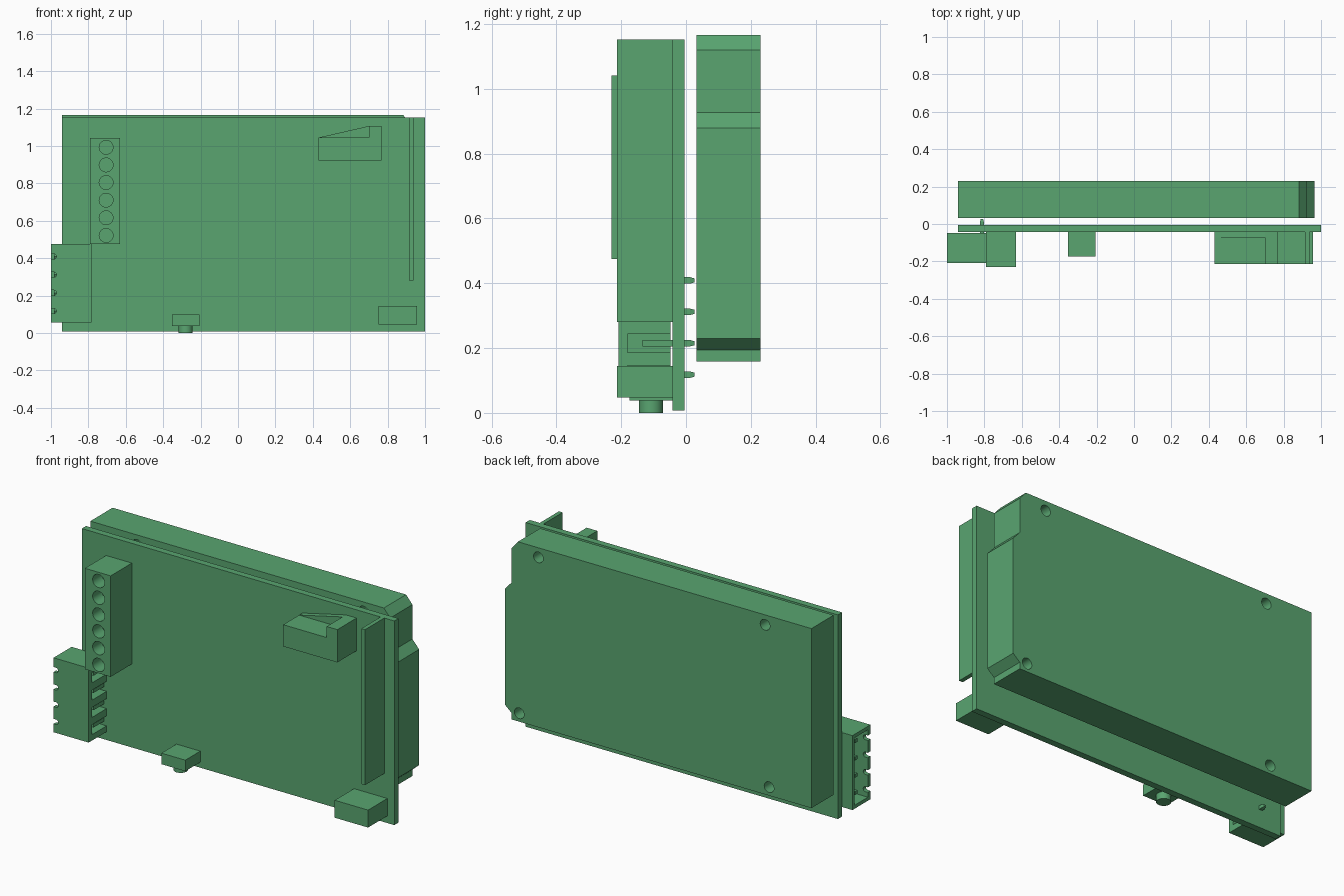
import bpy, bmesh, math

if "Cube" in bpy.data.objects:
    bpy.data.objects.remove(bpy.data.objects["Cube"])

green = bpy.data.materials.new("green")
green.diffuse_color = (.10, .376, .163, 1)
green.use_nodes = True
green.node_tree.nodes["Principled BSDF"].inputs["Base Color"].default_value = green.diffuse_color

def add_mesh(name, bm):
    bmesh.ops.recalc_face_normals(bm, faces=bm.faces)
    me = bpy.data.meshes.new(name)
    bm.to_mesh(me)
    bm.free()
    me.materials.append(green)
    ob = bpy.data.objects.new(name, me)
    bpy.context.collection.objects.link(ob)
    return ob

def prism(name, pts, axis, lo, hi, shrink=1):
    """Extrude a 2D outline along an axis; optionally shrink the far end."""
    put = {'x': lambda a, b, t: (t, a, b),
           'y': lambda a, b, t: (a, t, b),
           'z': lambda a, b, t: (a, b, t)}[axis]
    n = len(pts)
    ca = sum(p[0] for p in pts) / n
    cb = sum(p[1] for p in pts) / n
    bm = bmesh.new()
    v0 = [bm.verts.new(put(a, b, lo)) for a, b in pts]
    v1 = [bm.verts.new(put(ca + (a - ca) * shrink, cb + (b - cb) * shrink, hi)) for a, b in pts]
    bm.faces.new(v0)
    bm.faces.new(v1[::-1])
    for i in range(n):
        j = (i + 1) % n
        bm.faces.new((v0[i], v0[j], v1[j], v1[i]))
    return add_mesh(name, bm)

def box(name, x0, x1, y0, y1, z0, z1):
    return prism(name, [(x0, z0), (x1, z0), (x1, z1), (x0, z1)], 'y', y0, y1)

def circle(a, b, r, n=32):
    return [(a + r * math.cos(2 * math.pi * i / n),
             b + r * math.sin(2 * math.pi * i / n)) for i in range(n)]

def smooth(ob):
    bpy.ops.object.select_all(action='DESELECT')
    ob.select_set(True)
    bpy.context.view_layer.objects.active = ob
    bpy.ops.object.shade_smooth_by_angle(angle=math.radians(30))

def cut(ob, cutters):
    for c in cutters:
        m = ob.modifiers.new("cut", 'BOOLEAN')
        m.operation = 'DIFFERENCE'
        m.solver = 'EXACT'
        m.object = c
        bpy.context.view_layer.objects.active = ob
        bpy.ops.object.modifier_apply(modifier=m.name)
        bpy.data.objects.remove(c, do_unlink=True)

# Rear controller board with stepped right edge and four mounting holes
rear = prism("rear_board", [(-.94, .158), (.922, .158), (.922, .194), (.964, .23), (.964, .88),
                            (.922, .927), (.922, 1.12), (.883, 1.166), (-.94, 1.166)],
             'y', .033, .23)
cut(rear, [prism("hole", circle(x, z, .03), 'y', -.1, .4)
           for x, z in ((-.677, .205), (-.652, 1.11), (.756, 1.112), (.875, .205))])
smooth(rear)

# Front circuit board
box("front_board", -.94, 1.0, -.042, -.005, .007, 1.153)

# Screw terminal block with six round wells
block = box("screw_terminal", -.79, -.63, -.23, -.042, .475, 1.042)
cut(block, [prism("well", circle(-.705, .522 + i * .0942, .037), 'y', -.3, -.15)
            for i in range(6)])
smooth(block)

# Plug header: cavity facing -x, keyed notches, pin pockets facing +x
pin_z = [.118 + i * .097 for i in range(4)]
header = box("plug_header", -1.0, -.782, -.208, -.048, .057, .475)
cutters = [box("cavity", -1.1, -.87, -.185, -.065, .077, .455)]
for z in pin_z:
    arc = [(-.985 + .014 * math.cos(t), z + .014 * math.sin(t))
           for t in (math.radians(-90 + 22.5 * i) for i in range(9))]
    cutters.append(prism("notch", [(-1.1, z - .014)] + arc + [(-1.1, z + .014)], 'y', -.3, -.15))
    cutters.append(box("pocket", -.845, -.7, -.18, 0, z - .028, z + .028))
cut(header, cutters)

# Keying ridges inside the header, and bent contact pins
for z in pin_z:
    prism("header_ridge", [(-.066, z - .035), (-.085, z), (-.066, z + .035)], 'x', -.985, -.86)
    box("contact_pin", -.97, -.803, -.135, -.115, z - .01, z + .01)
    box("pin_leg", -.823, -.803, -.115, .012, z - .01, z + .01)
    prism("pin_tip", [(-.823, z - .01), (-.803, z - .01), (-.803, z + .01), (-.823, z + .01)],
          'y', .012, .027, .6)

# Push button with round plunger below
box("button_body", -.353, -.205, -.175, -.042, .038, .1)
smooth(prism("button_plunger", circle(-.28, -.108, .037), 'z', 0, .045))

# Lower right socket
box("lower_socket", .75, .957, -.213, -.042, .047, .145)

# Upper right connector: low body, tall end block and a thin ramp along the back
box("ramp_body", .43, .70, -.213, -.042, .923, 1.045)
box("ramp_end_block", .70, .766, -.213, -.042, .923, 1.107)
prism("ramp", [(.43, 1.045), (.70, 1.045), (.70, 1.107)], 'y', -.072, -.042)

# Tall upright edge strip
box("edge_strip", .915, .938, -.213, -.042, .28, 1.153)
